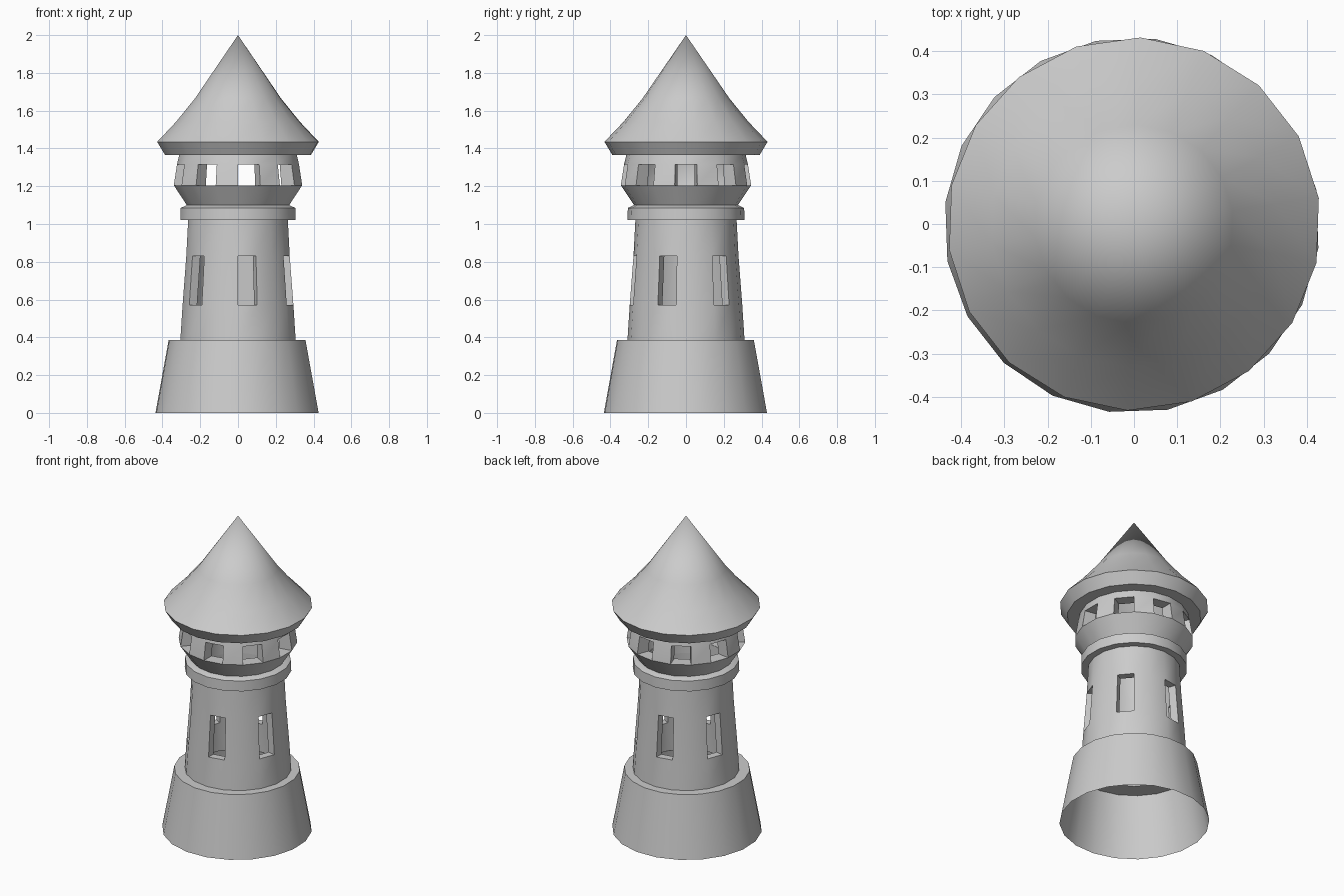
import bpy, bmesh, math

if "Cube" in bpy.data.objects:
    bpy.data.objects.remove(bpy.data.objects["Cube"])


def finish(bm, name, loc=(0, 0, 0)):
    bmesh.ops.recalc_face_normals(bm, faces=bm.faces)
    me = bpy.data.meshes.new(name)
    bm.to_mesh(me)
    bm.free()
    ob = bpy.data.objects.new(name, me)
    ob.location = loc
    bpy.context.collection.objects.link(ob)
    bpy.ops.object.select_all(action='DESELECT')
    ob.select_set(True)
    bpy.context.view_layer.objects.active = ob
    bpy.ops.object.shade_smooth_by_angle(angle=math.radians(32))
    return ob


def ring(bm, r, z, sides, offset):
    if r == 0:
        return [bm.verts.new((0, 0, z))] * sides
    angles = [math.radians(offset + 360 * i / sides) for i in range(sides)]
    return [bm.verts.new((r * math.cos(a), r * math.sin(a), z)) for a in angles]


def bridge(bm, a, b, skip=()):
    n = len(a)
    for i in range(n):
        if i in skip:
            continue
        j = (i + 1) % n
        quad = dict.fromkeys([a[i], a[j], b[j], b[i]])
        bm.faces.new(list(quad))


def revolve(name, profile, sides, offset, closed=False, loc=(0, 0, 0)):
    bm = bmesh.new()
    rings = [ring(bm, r, z, sides, offset) for r, z in profile]
    for a, b in zip(rings, rings[1:]):
        bridge(bm, a, b)
    if closed:
        bridge(bm, rings[-1], rings[0])
    return finish(bm, name, loc)


def window_wall(name, profile, row, first, step, sides=18, offset=10):
    """Thick wall; profile rows are (outer r, inner r, z), windows cut in one row."""
    bm = bmesh.new()
    outer = [ring(bm, ro, z, sides, offset) for ro, ri, z in profile]
    inner = [ring(bm, ri, z, sides, offset) for ro, ri, z in profile]
    holes = range(first, sides, step)
    for k in range(len(profile) - 1):
        skip = holes if k == row else ()
        bridge(bm, outer[k], outer[k + 1], skip)
        bridge(bm, inner[k], inner[k + 1], skip)
    bridge(bm, outer[0], inner[0])
    bridge(bm, outer[-1], inner[-1])
    # window reveals
    for i in holes:
        j = (i + 1) % sides
        loop = [(row, i), (row, j), (row + 1, j), (row + 1, i)]
        for (p, q), (s, t) in zip(loop, loop[1:] + loop[:1]):
            bm.faces.new([outer[p][q], outer[s][t], inner[s][t], inner[p][q]])
    return finish(bm, name)


# hollow flared base with a ledge on top
revolve("base", [(0.435, 0), (0.365, 0.385), (0.26, 0.385)], 20, 11,
        loc=(-0.005, -0.003, 0))

# main tower wall with six tall windows
window_wall("tower_wall",
            [(0.31, 0.26, 0.385), (0.298, 0.25, 0.57), (0.278, 0.23, 0.83), (0.268, 0.22, 1.02)],
            row=1, first=1, step=3)

# projecting band
revolve("band", [(0.22, 1.02), (0.31, 1.02), (0.308, 1.085), (0.275, 1.1), (0.22, 1.1)],
        18, 10, closed=True)

# flared gallery with nine small windows
window_wall("gallery",
            [(0.272, 0.22, 1.095), (0.345, 0.265, 1.205), (0.328, 0.255, 1.315), (0.315, 0.25, 1.37)],
            row=1, first=1, step=2)

# conical roof with sloping eave and soffit
revolve("roof", [(0.25, 1.365), (0.39, 1.365), (0.432, 1.435), (0.332, 1.54), (0.23, 1.665), (0, 2.0)],
        18, 8)
